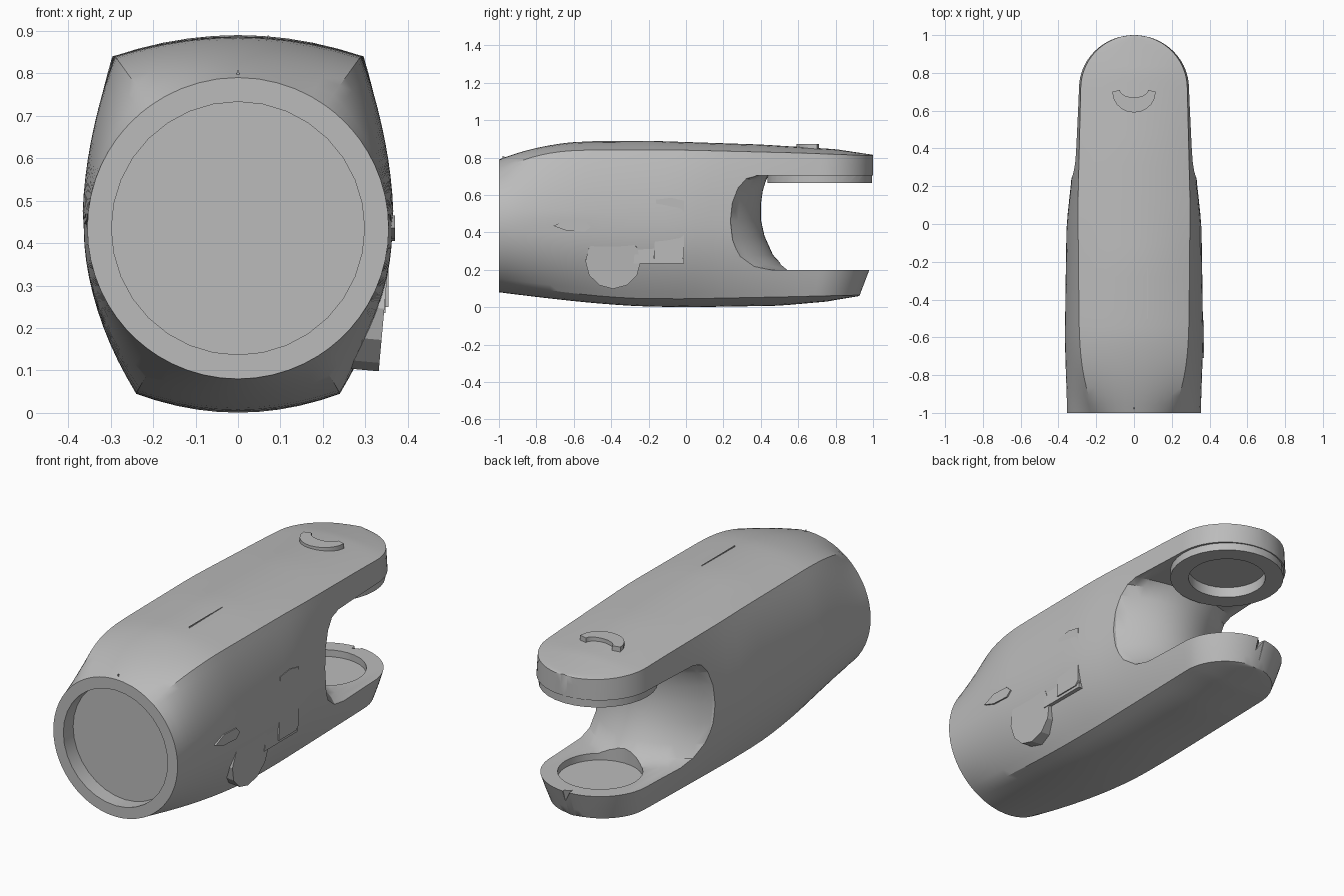
import bpy, bmesh, math
from mathutils import Matrix, Vector

cube = bpy.data.objects.get("Cube")
if cube:
    bpy.data.objects.remove(cube, do_unlink=True)

grey = bpy.data.materials.new("plain_grey")
grey.use_nodes = True
GREY = (0.5, 0.5, 0.5, 1)
grey.diffuse_color = GREY
grey.node_tree.nodes["Principled BSDF"].inputs["Base Color"].default_value = GREY
MID = 0.435


def finish(bm, name):
    bmesh.ops.recalc_face_normals(bm, faces=bm.faces)
    mesh = bpy.data.meshes.new(name)
    bm.to_mesh(mesh)
    bm.free()
    mesh.materials.append(grey)
    obj = bpy.data.objects.new(name, mesh)
    bpy.context.collection.objects.link(obj)
    return obj


def loft(name, rings):
    """Skin a row of closed rings and cap both ends."""
    bm = bmesh.new()
    rows = [[bm.verts.new(p) for p in ring] for ring in rings]
    n = len(rows[0])
    for a, b in zip(rows, rows[1:]):
        for i in range(n):
            j = (i + 1) % n
            bm.faces.new((a[i], a[j], b[j], b[i]))
    bm.faces.new(rows[0])
    bm.faces.new(rows[-1])
    return finish(bm, name)


def cylinder(name, centre, radius, depth, rot=Matrix(), sides=32):
    bm = bmesh.new()
    bmesh.ops.create_cone(bm, cap_ends=True, segments=sides, radius1=radius,
                          radius2=radius, depth=depth,
                          matrix=Matrix.Translation(centre) @ rot)
    return finish(bm, name)


def side_plate(name, outline, x0, x1):
    return loft(name, [[(x, y, z) for y, z in outline] for x in (x0, x1)])


def boolean(obj, tool, operation):
    mod = obj.modifiers.new("bool", 'BOOLEAN')
    mod.operation, mod.object, mod.solver = operation, tool, 'EXACT'
    bpy.context.view_layer.objects.active = obj
    bpy.ops.object.modifier_apply(modifier=mod.name)
    bpy.data.objects.remove(tool, do_unlink=True)


def key(y, *keys):
    """Piecewise linear value along the length."""
    for (a, u), (b, v) in zip(keys, keys[1:]):
        if y <= b:
            return u + (v - u) * (y - a) / (b - a)
    return keys[-1][1]


def section(y, squeeze):
    """Barrel section with creased corners, easing to a circle at the front."""
    w = key(y, (-1, .36), (-.6, .367), (0, .357), (.25, .33), (.7, .3), (1, .3))
    xt = key(y, (-1, .285), (-.4, .292), (.1, .297), (.72, .282), (1, .28))
    xb = .24
    top = key(y, (-1, .86), (-.6, .885), (-.2, .89), (.4, .87), (.8, .845), (1, .815))
    ct = key(y, (-1, .835), (-.6, .84), (0, .84), (.6, .825), (1, .81))
    bottom = key(y, (-1, .02), (-.2, .004), (0, 0), (.5, .008), (.8, .03), (1, .06))
    cb = key(y, (-1, .05), (0, .045), (1, .065))
    n = 10
    pts = []
    for i in range(n):                                   # crown
        u = -1 + 2 * i / n
        pts.append((xt * u, ct + (top - ct) * (1 - u * u)))
    right = []
    for i in range(2 * n):                               # bulged side
        u = 1 - i / n
        edge, z = (xt, ct) if u > 0 else (xb, cb)
        right.append((w - (w - edge) * u * u, MID + (z - MID) * abs(u)))
    pts += right
    for i in range(n):                                   # belly
        u = 1 - 2 * i / n
        pts.append((xb * u, cb + (bottom - cb) * (1 - u * u)))
    pts.append((-xb, cb))
    pts += [(-x, z) for x, z in reversed(right[1:])]
    ring = []
    for x, z in pts:
        if z > MID:
            s = 1 - (1 - min(1, (y + 1) / .55)) ** 3
        else:
            s = 1 - (1 - min(1, (y + 1) / .8)) ** 1.7
        d = Vector((x, z - MID)).normalized() * .355
        px, pz = d.x + (x - d.x) * s, MID + d.y + (z - MID - d.y) * s
        # the lower prong tip leans back
        py = y - max(0, y - .5) * 2 * max(0, .25 - pz) * .38
        ring.append((px * squeeze, py, pz))
    return ring


# Main body with a rounded tail
stations = [(-1 + .55 * i / 12, 1) for i in range(12)]
stations += [(-.45 + 1.17 * i / 14, 1) for i in range(14)]
for i in range(15):
    a = math.radians(86) * i / 14
    stations.append((.72 + .28 * math.sin(a), math.cos(a)))
body = loft("body", [section(y, s) for y, s in stations])

# Fork slot: saddle-shaped wall that bulges at the centre
edge_wall = [(.42, .2), (.33, .215), (.27, .27), (.24, .36), (.23, .46),
             (.24, .56), (.27, .64), (.31, .69), (.37, .705)]
mid_wall = [(.56, .2), (.51, .23), (.465, .28), (.42, .38), (.4, .47),
            (.4, .55), (.41, .62), (.425, .67), (.44, .705)]
rings = []
for i in range(21):
    x = -.4 + .04 * i
    b = max(0, 1 - (x / .33) ** 2)
    ring = [(x, e[0] + (m[0] - e[0]) * b, e[1] + (m[1] - e[1]) * b)
            for e, m in zip(edge_wall, mid_wall)]
    rings.append([(x, 1.3, .2)] + ring + [(x, 1.3, .705)])
boolean(body, loft("slot_cutter", rings), 'DIFFERENCE')

# Round boss under the upper prong, recesses in both prongs and in the front
boolean(body, cylinder("boss", (0, .715, .7), .28, .07), 'UNION')
boolean(body, cylinder("upper_recess", (0, .715, .675), .19, .09), 'DIFFERENCE')
boolean(body, cylinder("lower_recess", (0, .7, .21), .2, .09), 'DIFFERENCE')
turn_y = Matrix.Rotation(math.pi / 2, 4, 'X')
boolean(body, cylinder("front_recess", (0, -1, MID), .298, .16, turn_y), 'DIFFERENCE')

# Fittings on the left side
tilt = Matrix.Rotation(math.pi / 2 + .09, 4, 'Y')
disc = cylinder("side_disc", (.295, -.39, .25), .148, .1, tilt, 12)
panel = side_plate("side_panel", [(-.17, .25), (-.03, .25), (-.01, .27), (-.01, .57),
                                  (-.08, .585), (-.16, .575)], .3, .354)
bar = side_plate("side_bar", [(-.28, .235), (-.01, .235), (-.01, .26), (-.17, .26),
                              (-.17, .345), (-.27, .345)], .28, .348)
lens = side_plate("side_lens", [(-.71, .435), (-.64, .465), (-.54, .46), (-.51, .43),
                                (-.54, .405), (-.64, .41)], .33, .37)

# Marks on the upper face
arc = [math.pi * (1 + i / 10) for i in range(11)]
outline = [(.115 * math.cos(a), .7 + .11 * math.sin(a)) for a in arc]
outline += [(.075 * math.cos(a), .71 + .04 * math.sin(a)) for a in reversed(arc)]
crescent = loft("top_crescent", [[(x, y, z) for x, y in outline] for z in (.82, .872)])
strip = loft("top_strip", [[(x, y, z) for x, y in ((.069, -.5), (.073, -.5),
             (.073, -.23), (.069, -.23))] for z in (.86, .889)])
nib = loft("front_nib", [[(r * -.01, -.98, .78), (r * .01, -.98, .78),
           (0, -.98, .78 + r * .03)] if r else [(-.002, -.94, .78),
           (.002, -.94, .78), (0, -.94, .785)] for r in (1, 0)])

# Smooth the curved surfaces while keeping creases
for obj in (body, disc, panel, bar, lens, crescent, strip, nib):
    bpy.ops.object.select_all(action='DESELECT')
    obj.select_set(True)
    bpy.context.view_layer.objects.active = obj
    bpy.ops.object.shade_smooth_by_angle(angle=math.radians(28))
